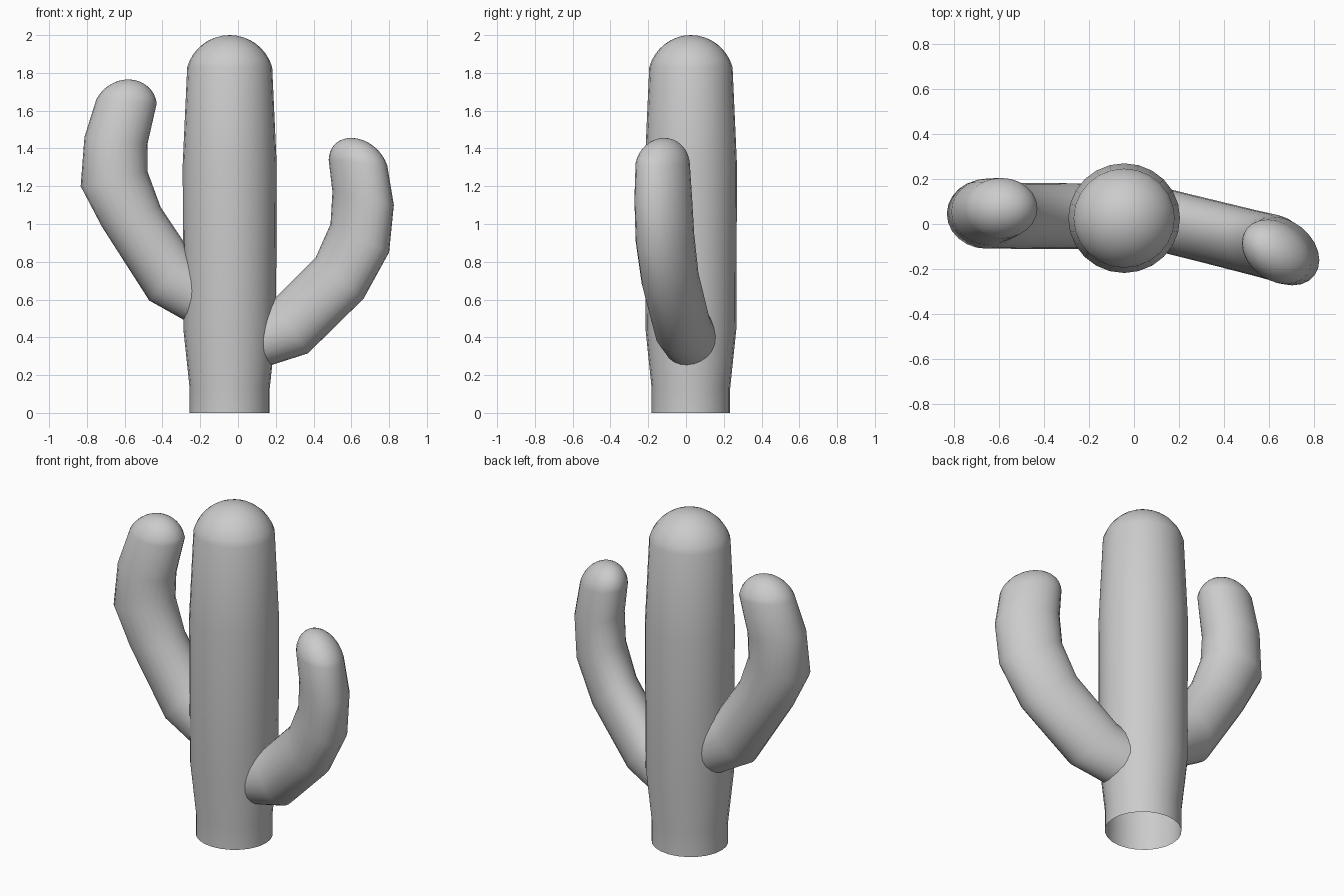
import bpy
import bmesh
from math import atan, cos, pi, radians, sin
from mathutils import Vector

SIDES = 24
DOME_RINGS = 8

default_cube = bpy.data.objects.get("Cube")
if default_cube:
    bpy.data.objects.remove(default_cube)


def domed_tube(name, stations, apex, shear=0.0):
    """Loft elliptical rings and close the last with a spherical cap.

    Each station is (outer x, outer z, inner x, inner z, centre y, y radius).
    Shear swings the tube sideways in proportion to x.
    """
    rings = []
    for ox, oz, ix, iz, y, ry in stations:
        centre = Vector(((ox + ix) / 2, y, (oz + iz) / 2))
        across = Vector(((ix - ox) / 2, 0, (iz - oz) / 2))
        rings.append((centre, across, Vector((0, ry, 0))))

    # Rounded tip
    centre, across, side = rings[-1]
    rise = Vector(apex)
    sweep = 2 * atan(rise.length / across.length)
    for k in range(1, DOME_RINGS):
        a = sweep * (1 - k / DOME_RINGS)
        scale = sin(a) / sin(sweep)
        lift = (cos(a) - cos(sweep)) / (1 - cos(sweep))
        rings.append((centre + rise * lift, across * scale, side * scale))

    bm = bmesh.new()

    def add(p):
        return bm.verts.new((p.x, p.y + shear * p.x, p.z))

    loops = []
    for c, u, v in rings:
        angles = [2 * pi * i / SIDES for i in range(SIDES)]
        loops.append([add(c + u * cos(a) + v * sin(a)) for a in angles])
    tip = add(centre + rise)
    for low, high in zip(loops, loops[1:]):
        for i in range(SIDES):
            j = (i + 1) % SIDES
            bm.faces.new((low[i], low[j], high[j], high[i]))
    for i in range(SIDES):
        bm.faces.new((loops[-1][i], loops[-1][(i + 1) % SIDES], tip))
    bmesh.ops.recalc_face_normals(bm, faces=bm.faces)

    mesh = bpy.data.meshes.new(name)
    bm.to_mesh(mesh)
    bm.free()
    obj = bpy.data.objects.new(name, mesh)
    bpy.context.collection.objects.link(obj)
    bpy.ops.object.select_all(action="DESELECT")
    obj.select_set(True)
    bpy.context.view_layer.objects.active = obj
    bpy.ops.object.shade_smooth_by_angle(angle=radians(60))
    return obj


# Trunk, open underneath
trunk = []
for z, radius in [(0, .212), (.13, .212), (.44, .245), (1.31, .249), (1.83, .225)]:
    trunk.append((-.044 - radius, z, -.044 + radius, z, .026, radius * .98))
domed_tube("trunk", trunk, (0, 0, .17))

# Taller arm on the right
domed_tube("right_arm", [
    (-.22, .455, -.11, .73, .035, .145),
    (-.47, .595, -.25, .85, .035, .147),
    (-.72, .985, -.41, 1.09, .037, .147),
    (-.833, 1.2, -.48, 1.28, .045, .155),
    (-.813, 1.46, -.48, 1.42, .055, .148),
    (-.75, 1.66, -.43, 1.64, .07, .135),
], (.02, 0, .115))

# Shorter arm on the left, swung forward
domed_tube("left_arm", [
    (.12, .235, .06, .52, .05, .145),
    (.37, .315, .18, .59, .05, .145),
    (.665, .605, .41, .82, .05, .147),
    (.80, .85, .49, 1.0, .05, .15),
    (.825, 1.1, .5, 1.17, .045, .147),
    (.79, 1.31, .48, 1.34, .035, .138),
], (-.02, 0, .13), shear=-.25)
